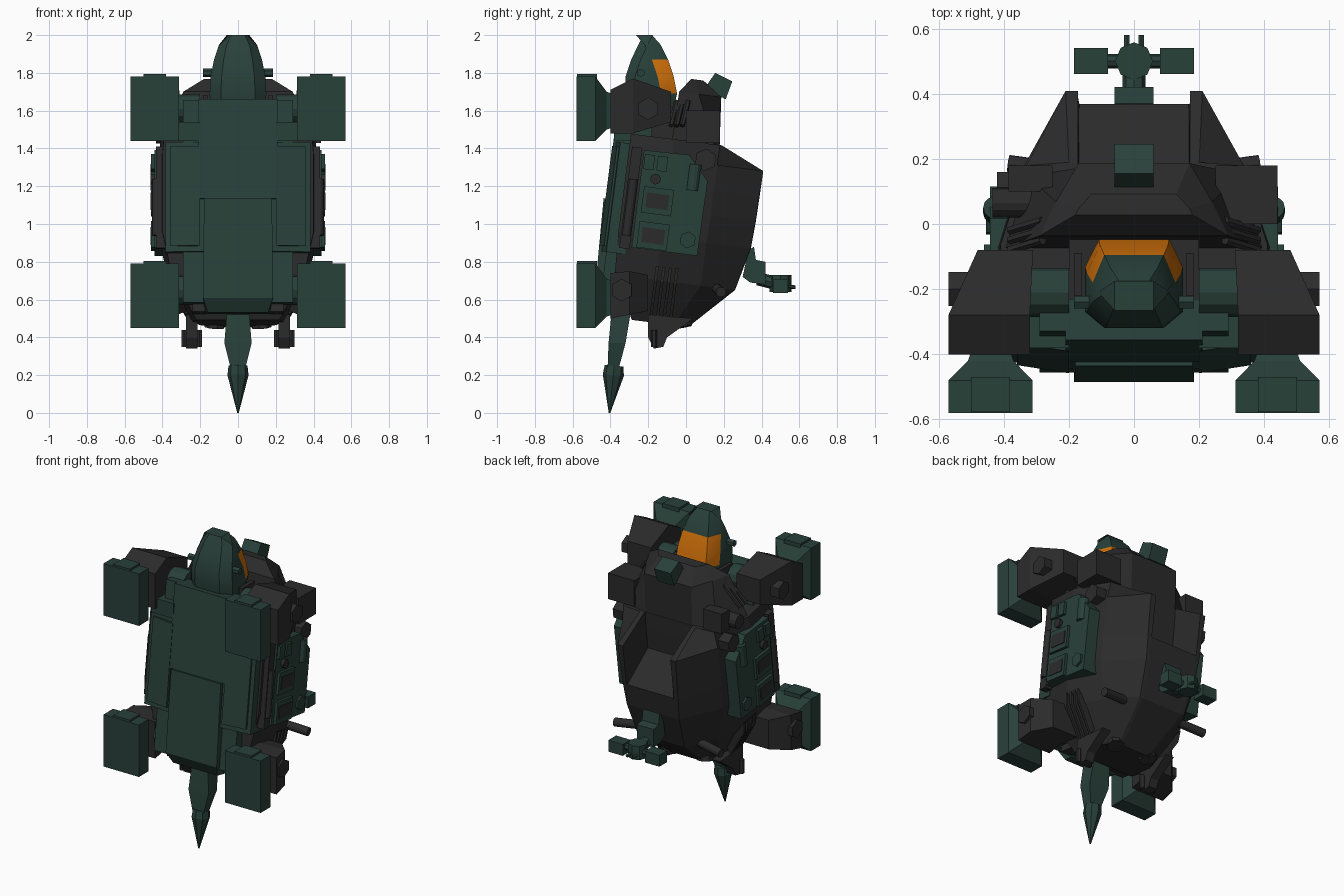
import bpy
import bmesh
from math import radians
from mathutils import Matrix, Vector

default = bpy.data.objects.get("Cube")
if default:
    bpy.data.objects.remove(default, do_unlink=True)


def material(name, rgb):
    mat = bpy.data.materials.new(name)
    mat.use_nodes = True
    mat.diffuse_color = (*rgb, 1)
    mat.node_tree.nodes["Principled BSDF"].inputs["Base Color"].default_value = (*rgb, 1)
    return mat


green = material("dark green armour", (0.022, 0.052, 0.042))
dark = material("charcoal shell", (0.024, 0.024, 0.024))
orange = material("orange visor", (0.62, 0.16, 0.003))

# The torso leans back; tilted parts are modelled upright around z = 0
LEAN = Matrix.Translation((0, 0, 1)) @ Matrix.Rotation(radians(-7.3), 4, "X")


def finish(name, bm, mat, tilt=False, mirror=False):
    if tilt:
        bm.transform(LEAN)
    bm.normal_update()
    bmesh.ops.recalc_face_normals(bm, faces=bm.faces)
    mesh = bpy.data.meshes.new(name)
    bm.to_mesh(mesh)
    bm.free()
    mesh.materials.append(mat)
    obj = bpy.data.objects.new(name, mesh)
    bpy.context.collection.objects.link(obj)
    if mirror:
        obj.modifiers.new("Mirror", "MIRROR").use_mirror_merge = False
    return obj


def loft(name, rings, mat, **opts):
    """Skin a list of equal-length point rings and cap both ends."""
    bm = bmesh.new()
    loops = [[bm.verts.new(p) for p in ring] for ring in rings]
    for a, b in zip(loops, loops[1:]):
        for i in range(len(a)):
            j = (i + 1) % len(a)
            bm.faces.new((a[i], a[j], b[j], b[i]))
    bm.faces.new(reversed(loops[0]))
    bm.faces.new(loops[-1])
    return finish(name, bm, mat, **opts)


def symmetric(half, z):
    """Full ring at height z from (x, y) points on the +x half."""
    return [(x, y, z) for x, y in half] + [(-x, y, z) for x, y in reversed(half)]


def rect(y, x0, x1, z0, z1):
    return [(x0, y, z0), (x1, y, z0), (x1, y, z1), (x0, y, z1)]


def box(name, xs, ys, zs, mat, **opts):
    return loft(name, [rect(y, *xs, *zs) for y in ys], mat, **opts)


def prism(name, outline, x0, x1, mat, **opts):
    """Extrude a (y, z) outline along x."""
    return loft(name, [[(x, y, z) for y, z in outline] for x in (x0, x1)], mat, **opts)


def rod(name, a, b, r, mat, r2=None, sides=12, **opts):
    a, b = Vector(a), Vector(b)
    turn = (b - a).to_track_quat("Z", "Y").to_matrix().to_4x4()
    bm = bmesh.new()
    bmesh.ops.create_cone(bm, cap_ends=True, segments=sides, radius1=r,
                          radius2=r if r2 is None else r2, depth=(b - a).length,
                          matrix=Matrix.Translation((a + b) / 2) @ turn)
    return finish(name, bm, mat, **opts)


both = dict(mirror=True)
lean = dict(tilt=True)
lean_both = dict(tilt=True, mirror=True)

# Faceted shell with a stepped recess between two rear horns
loft("shell", [
    symmetric([(.22, -.22), (.24, -.12), (.2, 0), (.12, .07), (.1, .08), (.08, .08)], -.54),
    symmetric([(.35, -.34), (.37, -.12), (.29, .12), (.17, .3), (.15, .302), (.12, .302)], -.314),
    symmetric([(.4, -.35), (.42, -.12), (.35, .12), (.19, .355), (.17, .357), (.15, .357)], -.086),
    symmetric([(.4, -.35), (.425, -.12), (.35, .125), (.2, .363), (.172, .365), (.168, .364)], .06),
    symmetric([(.4, -.35), (.425, -.12), (.35, .125), (.205, .366), (.172, .368), (.17, .13)], .19),
    symmetric([(.4, -.35), (.42, -.12), (.345, .125), (.21, .37), (.172, .37), (.17, .13)], .33),
    symmetric([(.39, -.35), (.41, -.12), (.33, .125), (.2, .135), (.172, .13), (.17, .125)], .437),
], dark, **lean)

# Raised collar behind the head, and the neck block
loft("collar", [
    symmetric([(.4, -.13), (.33, .1), (.17, .125)], .42),
    symmetric([(.29, -.125), (.24, -.02), (.17, .1)], .69),
    symmetric([(.18, -.07), (.17, -.05), (.13, -.005)], .765),
], dark, **lean)
box("neck", (-.2, .2), (-.32, -.02), (1.4, 1.62), dark)
prism("collar_box", [(.1, 1.72), (.155, 1.8), (.245, 1.755), (.21, 1.66)], -.06, .06, green)
box("neck_rail", (.16, .185), (-.22, -.09), (1.6, 1.68), dark, **both)


# Head, with an orange visor on the rear faces
def head_ring(z, w, front, back):
    return symmetric([(w * .6, front), (w, front + .05), (w, back - .085), (w * .72, back)], z)


head = loft("head", [
    head_ring(1.62, .145, -.31, -.065), head_ring(1.69, .15, -.32, -.047),
    head_ring(1.78, .145, -.32, -.065), head_ring(1.87, .127, -.29, -.095),
    head_ring(1.95, .1, -.252, -.135), head_ring(2, .06, -.225, -.18),
], green)
head.data.materials.append(orange)
for face in head.data.polygons:
    low_side = face.center.z < 1.68 and face.normal.y < .9
    if face.center.y > -.14 and face.center.z < 1.87 and abs(face.normal.z) < .8 and not low_side:
        face.material_index = 1
bpy.context.view_layer.objects.active = head
head.select_set(True)
bpy.ops.object.shade_smooth_by_angle(angle=radians(25))
rod("ear_knob", (.1, -.24, 1.8), (.185, -.24, 1.8), .022, green, sides=6, **both)

# Chest and belly armour; the side plates sweep back at their outer edges
box("chest_plate", (-.21, .21), (-.437, -.31), (.08, .61), green, **lean)
loft("belly_plate", [
    symmetric([(.16, -.38), (.17, -.31)], -.52),
    symmetric([(.185, -.432), (.185, -.31)], -.45),
    symmetric([(.18, -.45), (.18, -.31)], .08),
], green, **lean)
for label, x0, x1, front, low, high in (("side_plate", .18, .385, -.425, -.2, .385),
                                        ("side_plate_rib", .2, .36, -.44, -.17, .36)):
    loft(label, [[(x, y, low), (x, -.3, low), (x, -.3, high), (x, y, high)]
                 for x, y in ((x0, front), (x1, front + .025))], green, **lean_both)
box("shoulder_plate", (.19, .29), (-.41, -.31), (.38, .61), green, **lean_both)
box("hip_plate", (.16, .29), (-.4, -.3), (-.47, -.18), green, **lean_both)
box("lower_front", (-.24, .24), (-.33, -.15), (-.51, -.3), dark, **lean)

# Limb joints, limbs and square foot pads
rod("shoulder_drum", (.2, -.21, 1.61), (.32, -.21, 1.61), .075, green, **both)
box("shoulder_mount", (.2, .36), (-.38, -.18), (1.44, 1.54), green, **both)
rod("hip_drum", (.18, -.34, .65), (.32, -.34, .65), .08, green, **both)
loft("arm", [rect(-.4, .32, .57, 1.48, 1.71), rect(-.28, .32, .57, 1.48, 1.77),
             rect(-.08, .31, .48, 1.54, 1.7)], dark, **both)
loft("leg", [rect(-.4, .32, .56, .5, .74), rect(-.3, .32, .55, .52, .75),
             rect(-.2, .27, .46, .54, .73)], dark, **both)
for limb, y, z in (("arm", -.2, 1.61), ("leg", -.34, .65)):
    rod(limb + "_joint_cap", (.4, y, z), (.57, y, z), .06, dark, sides=6, **both)
for limb, z in (("front", 1.61), ("hind", .62)):
    loft(limb + "_pad", [
        rect(-.58, .312, .57, z - .17, z + .17), rect(-.48, .312, .57, z - .17, z + .17),
        rect(-.42, .37, .51, z - .11, z + .09), rect(-.39, .38, .5, z - .1, z + .08),
    ], green, **both)
    box(limb + "_pad_ridge", (.38, .5), (-.578, -.47), (z - .15, z + .183), green, **both)

# Equipment panels on both flanks
prism("flank_panel", [(-.27, -.16), (.08, -.16), (.085, .24), (-.03, .365), (-.27, .36)],
      .33, .442, green, **lean_both)
box("flank_strip", (.36, .435), (-.335, -.28), (-.17, .37), dark, **lean_both)
rod("flank_tube", (.43, -.305, -.1), (.43, -.305, .2), .024, dark, **lean_both)
for label, w in (("upper", .1), ("lower", -.085)):
    box(label + "_hatch", (.42, .46), (-.245, -.085), (w - .07, w + .07), green, **lean_both)
    box(label + "_hatch_window", (.455, .464), (-.225, -.105), (w - .04, w + .04), dark, **lean_both)
rod("flank_button", (.42, .02, -.083), (.455, .02, -.083), .045, green, sides=6, **lean_both)
rod("flank_dial", (.42, -.19, .215), (.462, -.19, .215), .028, dark, **lean_both)
for v in (-.235, -.165):
    box("flank_cell", (.42, .46), (v - .027, v + .027), (.26, .34), green, **lean_both)
rod("flank_canister", (.43, .01, .18), (.43, .01, .32), .033, green, **lean_both)
rod("flank_bolt", (.28, .06, .35), (.42, .06, .35), .06, dark, sides=6, **lean_both)

# Uneven pods behind the shoulders
box("left_pod", (.25, .44), (0, .18), (1.43, 1.6), dark)
box("right_pod", (-.385, -.25), (.1, .18), (1.42, 1.55), dark)
rod("right_pod_barrel", (-.25, .065, 1.47), (-.435, .065, 1.47), .045, dark)

# Cooling slats and collar vents
for i in range(4):
    v = -.13 + i * .035
    loft("cooling_slat", [[(x, y, w) for x, w in ((.395, -.24), (.385, -.32), (.275, -.5), (.24, -.45))]
                          for y in (v, v + .016)], dark, **lean_both)
for i in range(3):
    y = -.05 + i * .03
    rod("collar_vent", (.28, y, 1.65), (.38, y - .03, 1.52), .014, dark, sides=6, **both)

# Underside discs, rear barrels and clawed skids
rod("underside_disc", (.12, .03, -.48), (.125, .05, -.545), .055, dark, sides=8, **lean_both)
rod("rear_barrel", (.2, .16, .66), (.385, .185, .64), .027, dark, **both)
prism("skid", [(-.2, .4), (-.17, .34), (-.12, .35), (-.1, .4), (.04, .5), (-.2, .52)],
      .215, .275, dark, **both)
for x in (.205, .285):
    rod("skid_claw", (x, -.17, .35), (x, -.17, .44), .016, dark, sides=6, **both)

# Tail and blade
loft("tail", [symmetric([(w, y - d), (w, y + d)], z) for w, y, d, z in
              ((.06, -.345, .05, .52), (.072, -.365, .045, .37), (.04, -.385, .03, .24))], green)
rod("tail_blade", (0, -.405, 0), (0, -.385, .2), .004, green, r2=.056, sides=8)
rod("tail_blade_root", (0, -.385, .2), (0, -.38, .25), .056, green, r2=.05, sides=8)

# Rear twin-arm turret
prism("turret_mount", [(.3, .72), (.34, .69), (.42, .68), (.42, .8), (.37, .81), (.36, .88), (.33, .86)],
      -.06, .06, green)
rod("turret_neck", (0, .38, .71), (0, .5, .68), .035, green, sides=8)
rod("turret_hub", (0, .5, .64), (0, .5, .73), .058, green, sides=8)
box("turret_arm", (.08, .185), (.46, .54), (.635, .71), green, **both)
rod("turret_arm_pin", (.04, .5, .68), (.1, .5, .68), .022, green, sides=8, **both)
rod("turret_prong", (.022, .53, .67), (.022, .58, .665), .01, green, sides=6, **both)
